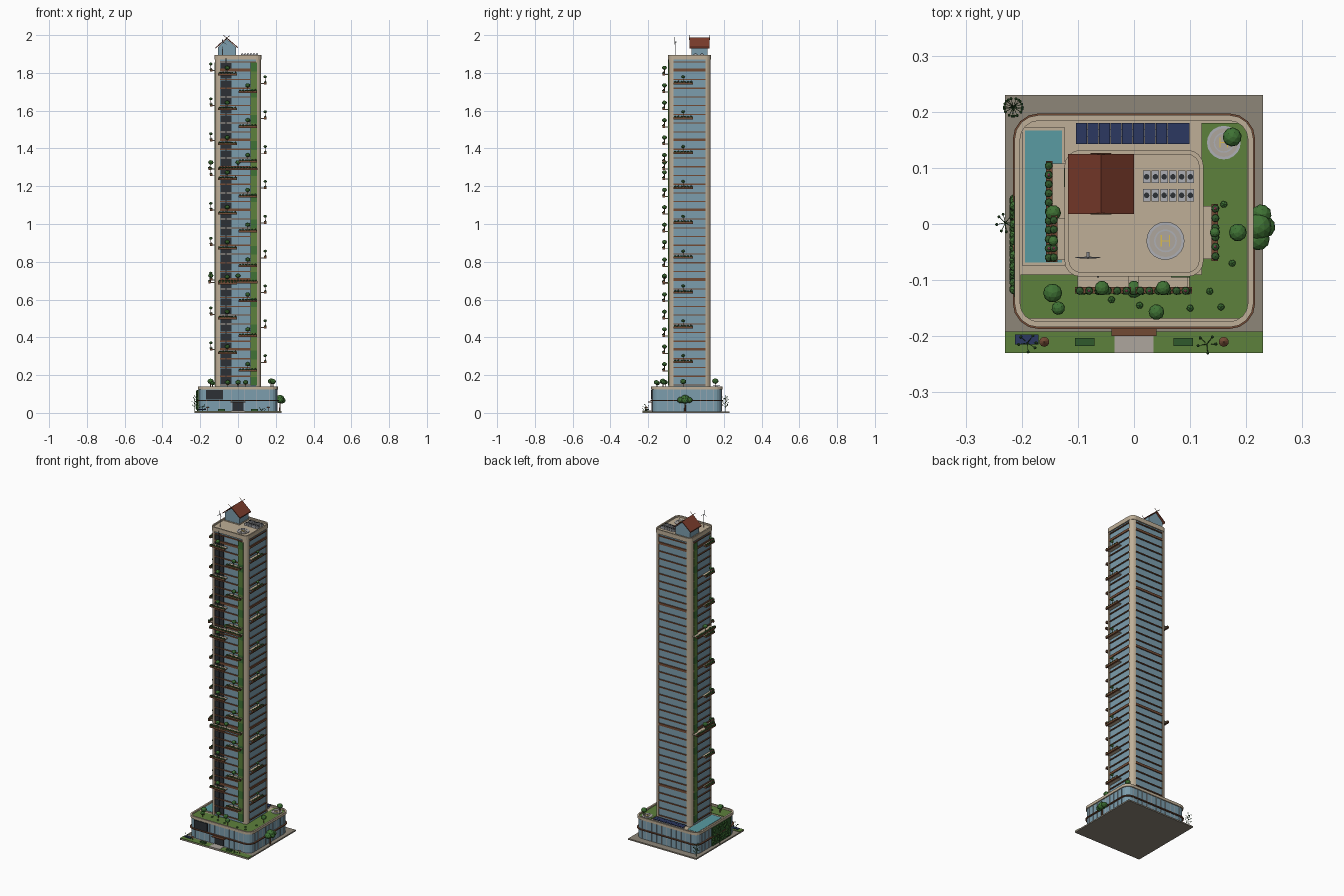
import bpy, bmesh, math, random
from mathutils import Matrix, Vector

if "Cube" in bpy.data.objects:
    bpy.data.objects.remove(bpy.data.objects["Cube"])
random.seed(4)

COL = dict(glass=(.20, .34, .42), cream=(.52, .43, .31), brown=(.17, .07, .035), roof=(.20, .045, .025),
           grass=(.11, .22, .045), leaf=(.05, .17, .035), hedge=(.03, .10, .025), paving=(.27, .24, .19),
           water=(.10, .33, .36), solar=(.025, .04, .12), dark=(.025, .03, .035), steel=(.42, .43, .46),
           path=(.42, .38, .34), flower=(.6, .12, .2), yellow=(.7, .5, .08))
mats, parts = {}, {}
for n, c in COL.items():
    mats[n] = bpy.data.materials.new(n)
    mats[n].diffuse_color = (*c, 1)


def part(name, mat):
    return parts.setdefault(name, (bmesh.new(), mat))[0]


def box(name, mat, x0, x1, y0, y1, z0, z1):
    m = Matrix.Translation(((x0 + x1) / 2, (y0 + y1) / 2, (z0 + z1) / 2)) @ Matrix.Diagonal((x1 - x0, y1 - y0, z1 - z0, 1))
    bmesh.ops.create_cube(part(name, mat), size=1, matrix=m)


def prism(name, mat, pts, z0, z1):
    bm = part(name, mat)
    lo = [bm.verts.new((x, y, z0)) for x, y in pts]
    hi = [bm.verts.new((x, y, z1)) for x, y in pts]
    bm.faces.new(lo[::-1])
    bm.faces.new(hi)
    for i in range(len(pts)):
        j = (i + 1) % len(pts)
        bm.faces.new((lo[i], lo[j], hi[j], hi[i]))


def ring(name, mat, outer, inner, z0, z1):
    bm = part(name, mat)
    loops = [[bm.verts.new((x, y, z)) for x, y in p] for p, z in
             ((outer, z0), (outer, z1), (inner, z1), (inner, z0))]
    for a, b in zip(loops, loops[1:] + loops[:1]):
        for i in range(len(a)):
            j = (i + 1) % len(a)
            bm.faces.new((a[i], a[j], b[j], b[i]))


def rounded(x0, x1, y0, y1, r, seg=4):
    pts = []
    for cx, cy, a0 in ((x1 - r, y1 - r, 0), (x0 + r, y1 - r, 90), (x0 + r, y0 + r, 180), (x1 - r, y0 + r, 270)):
        for k in range(seg + 1):
            a = math.radians(a0 + 90 * k / seg)
            pts.append((cx + r * math.cos(a), cy + r * math.sin(a)))
    return pts


def circle(x, y, r, n=20):
    return [(x + r * math.cos(2 * math.pi * i / n), y + r * math.sin(2 * math.pi * i / n)) for i in range(n)]


def rod(name, mat, a, b, r, r2=None, n=6):
    a, b = Vector(a), Vector(b)
    m = Matrix.Translation((a + b) / 2) @ (b - a).to_track_quat('Z', 'Y').to_matrix().to_4x4()
    bmesh.ops.create_cone(part(name, mat), cap_ends=True, segments=n, radius1=r, radius2=r if r2 is None else r2,
                          depth=(b - a).length, matrix=m)


def ball(name, mat, x, y, z, r, sub=1, flat=.85):
    m = Matrix.Translation((x, y, z)) @ Matrix.Rotation(random.random() * 6, 4, 'Z') @ Matrix.Diagonal((r, r, r * flat, 1))
    bmesh.ops.create_icosphere(part(name, mat), subdivisions=sub, radius=1, matrix=m)


def tree(x, y, z, h, r, sub=1):
    rod('tree_trunks', 'brown', (x, y, z), (x, y, z + h), r * .13)
    ball('tree_crowns', 'leaf', x, y, z + h, r, sub)


# ground plate, lawn strip and entrance path
box('ground_plate', 'paving', -.23, .23, -.23, .23, 0, .008)
for s in (-1, 1):
    x0, x1 = sorted((s * .035, s * .23))
    box('front_lawn', 'grass', x0, x1, -.23, -.192, .008, .011)
    x0, x1 = sorted((s * .07, s * .105))
    box('lawn_planters', 'hedge', x0, x1, -.217, -.203, .01, .02)
    rod('parasol_poles', 'brown', (s * .16, -.21, .01), (s * .16, -.21, .03), .001)
    rod('parasols', 'brown', (s * .16, -.21, .027), (s * .16, -.21, .034), .009, .001, 10)
box('entrance_path', 'path', -.035, .035, -.23, -.18, .008, .012)
box('lawn_solar_panel', 'solar', -.212, -.17, -.215, -.197, .016, .02)

# podium with ledge, parapet and garden deck
P = (-.21, .21, -.181, .191)


def pod(d, r=.04):
    return rounded(P[0] - d, P[1] + d, P[2] - d, P[3] + d, r + d)


prism('podium_glass', 'glass', pod(-.003), .008, .128)
ring('podium_ledge', 'brown', pod(.006), pod(-.004), .062, .068)
ring('podium_parapet', 'cream', pod(.003), pod(-.007), .124, .14)
prism('podium_deck', 'cream', pod(-.005), .126, .13)
for i in range(11):
    x = -.165 + i * .033
    for y in (P[2] + .002, P[3] - .002):
        box('podium_mullions', 'steel', x - .0008, x + .0008, y - .002, y + .002, .01, .124)
for i in range(9):
    y = -.135 + i * .035
    for x in (P[0] + .002, P[1] - .002):
        box('podium_mullions', 'steel', x - .002, x + .002, y - .0008, y + .0008, .01, .124)
box('podium_solar_wall', 'dark', -.17, -.08, -.184, -.178, .07, .12)
box('entrance_door', 'dark', -.03, .03, -.183, -.178, .008, .055)
box('entrance_canopy', 'brown', -.04, .04, -.2, -.178, .056, .06)
box('podium_green_wall', 'hedge', -.214, -.206, -.13, .05, .01, .122)
for i in range(45):
    ball('wall_foliage', 'leaf', -.214, random.uniform(-.125, .045), random.uniform(.015, .115), .009)
box('garden_front', 'grass', -.202, .202, -.168, -.09, .129, .133)
box('garden_right', 'grass', .12, .202, -.09, .18, .129, .133)
box('pool_rim', 'cream', -.2, -.123, -.074, .172, .13, .134)
box('pool_water', 'water', -.194, -.128, -.069, .167, .13, .1355)
for i in range(10):
    x = -.103 + i * .0203
    box('deck_solar_panels', 'solar', x, x + .0195, .143, .18, .142, .145)
box('solar_rack', 'steel', -.1, .097, .155, .168, .13, .142)


# marked circular pads
def pad(x, y, z, r):
    prism('pad_discs', 'path', circle(x, y, r), z, z + .003)
    ring('pad_rings', 'steel', circle(x, y, r), circle(x, y, r * .85), z, z + .0045)
    ring('pad_rings', 'yellow', circle(x, y, r * .6), circle(x, y, r * .52), z, z + .0045)
    for s in (-1, 1):
        box('pad_marks', 'yellow', x + s * r * .22 - .001, x + s * r * .22 + .001, y - r * .3, y + r * .3, z, z + .0045)
    box('pad_marks', 'yellow', x - r * .22, x + r * .22, y - .001, y + .001, z, z + .0045)


pad(.16, .145, .131, .03)
pad(.056, -.03, 1.886, .034)

# podium garden trees and shrubs
for x, y, h, r in ((-.145, -.123, .035, .017), (-.135, -.15, .025, .012), (.04, -.157, .03, .014),
                   (.185, -.015, .034, .016), (.175, .155, .036, .017), (-.055, -.11, .03, .014), (0, -.118, .03, .014)):
    tree(x, y, .132, h, r, 2)
for x, y in ((-.04, -.135), (.01, -.145), (.135, -.12), (.175, -.07), (.16, .035), (.1, -.15), (.155, -.148), (-.09, -.12)):
    ball('shrubs', 'leaf', x, y, .135, .007)

# large street tree and bare saplings
rod('street_tree_trunk', 'brown', (.222, -.005, .008), (.222, -.005, .06), .005, .003)
for dx, dy, dz, r in ((0, 0, .075, .024), (.005, .022, .068, .018), (0, -.022, .068, .02), (.01, 0, .066, .02)):
    ball('street_tree_crown', 'leaf', .222 + dx, -.005 + dy, dz, r, 2)
for x, y, h, n in ((-.215, .208, .095, 18), (-.229, .002, .09, 8), (-.19, -.212, .045, 6), (.13, -.214, .02, 5)):
    rod('sapling_stems', 'hedge', (x, y, .008), (x, y, h * .8), .001)
    for i in range(n):
        a, z = i * 2.4, h * (.25 + .6 * i / n)
        e = (x + .016 * math.cos(a), y + .016 * math.sin(a), z + .012)
        rod('sapling_twigs', 'hedge', (x, y, z), e, .0008, .0004, 4)
        ball('sapling_leaves', 'hedge', *e, .003)

# tower: glass shaft, rounded corner columns and floor ledges
X, Y0, Y1, R = .122, -.092, .13, .027
Z0, Z1 = .13, 1.88
box('tower_glass', 'glass', -X + .005, X - .005, Y0 + R, Y1 - R, Z0, Z1)
box('tower_glass_front_back', 'glass', -X + R, X - R, Y0 + .005, Y1 - .005, Z0, Z1)
for cx, cy, a0 in ((X - R, Y1 - R, 0), (R - X, Y1 - R, 90), (R - X, Y0 + R, 180), (X - R, Y0 + R, 270)):
    arc = [math.radians(a0 + 90 * k / 5) for k in range(6)]
    prism('corner_columns', 'cream', [(cx, cy)] + [(cx + R * math.cos(a), cy + R * math.sin(a)) for a in arc], Z0, Z1)
for i in range(38):
    z = .145 + i * .0462
    t = .014 if i % 8 == 4 else .006
    box('floor_ledges', 'brown', -X + R, X - R, Y0 - .001, Y1 + .001, z, z + t)
    box('floor_ledges', 'brown', -X - .001, X + .001, Y0 + R, Y1 - R, z, z + t)

# solar facade, mullion and living walls
for i in range(37):
    z = .153 + i * .0462
    box('solar_facade', 'dark', -.093, -.066, Y0 + .001, Y0 + .01, z, z + .036)
    box('solar_facade', 'dark', -.062, -.035, Y0 + .001, Y0 + .01, z, z + .036)
    g = 'leaf' if i % 3 == 0 else 'grass'
    box('living_wall_' + g, g, .066, .1, Y0 - .003, Y0 + .01, z - .008, z + .0382)
    box('living_wall_' + g, g, -X - .003, -X + .01, .066, .1, z - .008, z + .0382)
box('facade_mullion', 'dark', -.066, -.062, Y0 - .003, Y0 + .01, .17, 1.88)


# balconies: u runs along the wall, d is the distance out from it
def balcony(side, u0, u1, z, out=.032):
    def place(u, d):
        return {'front': (u, Y0 - d), 'right': (X + d, u), 'left': (-X - d, u)}[side]

    def slab(name, mat, a0, a1, d0, d1, z0, z1):
        (xa, ya), (xb, yb) = place(a0, d0), place(a1, d1)
        box(name, mat, min(xa, xb), max(xa, xb), min(ya, yb), max(ya, yb), z0, z1)
    slab('balcony_slabs', 'cream', u0 + .004, u1 - .004, -.006, out - .01, z - .002, z + .003)
    slab('balcony_planters', 'brown', u0, u1, out - .012, out, z - .004, z + .007)
    n = max(3, int((u1 - u0) / .016))
    for i in range(n):
        u = u0 + (i + .5) * (u1 - u0) / n
        x, y = place(u, out - .005)
        ball('balcony_shrubs', 'hedge', x, y, z + .008, .008, 1, .7)
        if i % 4 == 1:
            ball('balcony_flowers', 'flower', x, y, z + .014, .003)
    return place


def balcony_tree(place, u, z, r=.013):
    x, y = place(u, .022)
    tree(x, y, z, .036, r, 2)


for k in range(9):
    z = .315 + k * .1845
    p = balcony('front', -.105, -.005, z)
    balcony_tree(p, -.057, z)
    p = balcony('front', .003, .1, z - .093)
    balcony_tree(p, .052, z - .093)
    p = balcony('right', -.066, .036, z - .048, .028)
    balcony_tree(p, -.015, z - .048, .009)
    p = balcony('left', -.068, .015, z + .02, .026)
    balcony_tree(p, -.03, z + .02, .009)
for z in (.69, 1.29):
    p = balcony('front', -.105, .103, z)
    balcony_tree(p, 0, z)
    p = balcony('left', -.068, .112, z, .035)
    balcony_tree(p, .02, z, .014)

# tower roof and parapet
prism('tower_roof', 'cream', rounded(-X, X, Y0, Y1, R), 1.876, 1.887)
ring('roof_parapet', 'cream', rounded(-X - .002, X + .002, Y0 - .002, Y1 + .002, R + .002),
     rounded(-X + .006, X - .006, Y0 + .006, Y1 - .006, R - .006), 1.87, 1.896)

# rooftop cooling units
for j in range(2):
    for i in range(6):
        x, y = .016 + i * .0156, .073 - j * .033
        box('cooling_units', 'steel', x, x + .013, y, y + .022, 1.887, 1.9)
        prism('cooling_fans', 'dark', circle(x + .0065, y + .011, .005, 10), 1.9, 1.902)

# roof house with gable roof and crossed finials
box('roof_house', 'glass', -.107, -.011, .028, .115, 1.885, 1.938)
box('roof_house_sill', 'cream', -.11, -.008, .025, .118, 1.885, 1.892)
bm = part('gable_roof', 'roof')
prof = ((-.118, 1.93), (-.059, 1.98), (0, 1.93), (0, 1.936), (-.059, 1.987), (-.118, 1.936))
ends = [[bm.verts.new((x, y, z)) for x, z in prof] for y in (.018, .125)]
for i in range(6):
    j = (i + 1) % 6
    bm.faces.new((ends[0][i], ends[0][j], ends[1][j], ends[1][i]))
for e in ends:
    bm.faces.new((e[0], e[1], e[4], e[5]))
    bm.faces.new((e[1], e[2], e[3], e[4]))
bm = part('gable_walls', 'glass')
ge = [[bm.verts.new((x, y, z)) for x, z in ((-.107, 1.936), (-.011, 1.936), (-.059, 1.979))] for y in (.028, .115)]
for e in ge:
    bm.faces.new(e)
for y in (.018, .125):
    for s in (-1, 1):
        rod('gable_finials', 'brown', (-.059 - s * .012, y, 1.975), (-.059 + s * .018, y, 1.999), .0014, None, 4)

# wind turbine
hub = Vector((-.082, -.06, 1.964))
rod('turbine_mast', 'steel', (-.082, -.054, 1.886), (-.082, -.054, 1.966), .002, .0012)
rod('turbine_nacelle', 'steel', (-.082, -.05, 1.964), hub, .003)
for k in range(3):
    a = math.radians(90 + 120 * k)
    rod('turbine_blades', 'steel', hub, hub + Vector((math.cos(a), 0, math.sin(a))) * .026, .002, .0006, 4)

# turn every collected part into an object
for name, (bm, mat) in parts.items():
    bmesh.ops.recalc_face_normals(bm, faces=bm.faces)
    me = bpy.data.meshes.new(name)
    bm.to_mesh(me)
    bm.free()
    me.materials.append(mats[mat])
    bpy.context.collection.objects.link(bpy.data.objects.new(name, me))

for m in bpy.data.materials:
    if m.users and not m.is_grease_pencil:
        m.use_nodes = True
        m.node_tree.nodes["Principled BSDF"].inputs["Base Color"].default_value = m.diffuse_color
